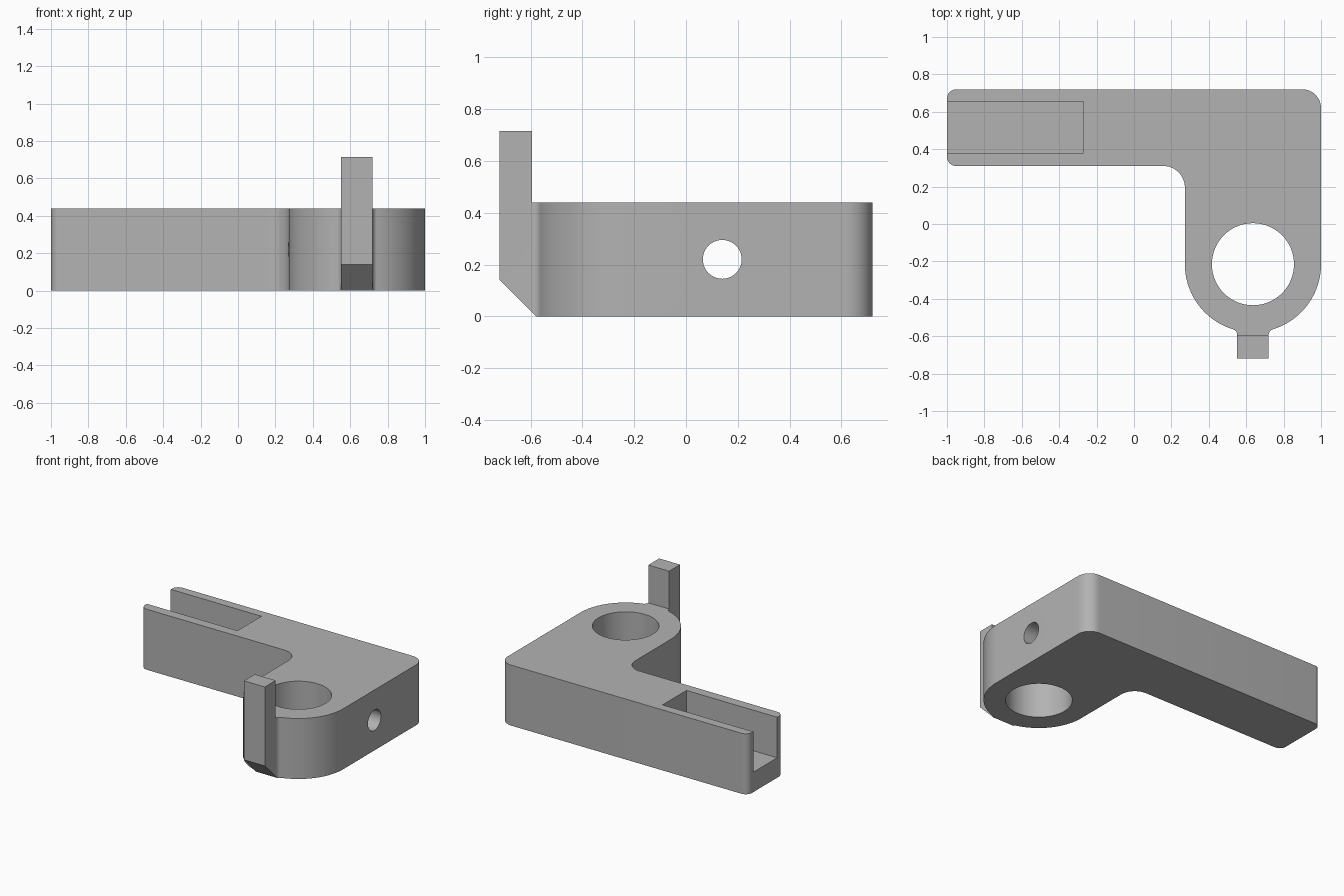
import bpy, bmesh, math
from mathutils import Matrix, Vector

if "Cube" in bpy.data.objects:
    bpy.data.objects.remove(bpy.data.objects["Cube"], do_unlink=True)

HEIGHT = 0.44             # thickness of the bracket
CX, CY, R = 0.636, -0.215, 0.364   # rounded end that carries the bore
TAB = 0.084               # half width of the tab
FRONT, BACK = -0.72, 0.72

grey = bpy.data.materials.new("plain grey")
grey.use_nodes = True
grey.diffuse_color = (0.45, 0.45, 0.45, 1)
grey.node_tree.nodes["Principled BSDF"].inputs["Base Color"].default_value = grey.diffuse_color


def arc(cx, cy, r, start, end, steps=12):
    angles = [math.radians(start + (end - start) * i / steps) for i in range(steps + 1)]
    return [(cx + r * math.cos(a), cy + r * math.sin(a)) for a in angles]


def prism(name, points, low, high, matrix=Matrix()):
    """Extrude a flat outline from low to high, then place it with matrix."""
    bm = bmesh.new()
    face = bm.faces.new([bm.verts.new((x, y, low)) for x, y in points])
    top = bmesh.ops.extrude_face_region(bm, geom=[face])["geom"]
    moved = [v for v in top if isinstance(v, bmesh.types.BMVert)]
    bmesh.ops.translate(bm, verts=moved, vec=Vector((0, 0, high - low)))
    bmesh.ops.transform(bm, matrix=matrix, verts=bm.verts)
    bmesh.ops.recalc_face_normals(bm, faces=bm.faces)
    mesh = bpy.data.meshes.new(name)
    bm.to_mesh(mesh)
    bm.free()
    mesh.materials.append(grey)
    obj = bpy.data.objects.new(name, mesh)
    bpy.context.collection.objects.link(obj)
    return obj


def rectangle(x0, x1, y0, y1):
    return [(x0, y0), (x1, y0), (x1, y1), (x0, y1)]


def combine(target, tool, operation):
    mod = target.modifiers.new(tool.name, 'BOOLEAN')
    mod.operation, mod.solver, mod.object = operation, 'EXACT', tool
    bpy.context.view_layer.objects.active = target
    bpy.ops.object.modifier_apply(modifier=mod.name)
    bpy.data.objects.remove(tool, do_unlink=True)


# Outline of the L-shaped body, with small fillets running into the tab
fillet = 0.03
dx = TAB + fillet
dy = math.sqrt((R + fillet) ** 2 - dx ** 2)
phi = math.degrees(math.atan2(dx, dy))
outline = (
    arc(0.9, BACK - 0.1, 0.1, 0, 90)
    + arc(-0.95, BACK - 0.05, 0.05, 90, 180)
    + arc(-0.95, 0.36, 0.05, 180, 270)
    + arc(CX - R - 0.115, 0.195, 0.115, 90, 0)
    + arc(CX, CY, R, 180, 270 - phi, 32)
    + arc(CX - dx, CY - dy, fillet, 90 - phi, 0, 8)
    + [(CX - TAB, FRONT), (CX + TAB, FRONT)]
    + arc(CX + dx, CY - dy, fillet, 180, 90 + phi, 8)
    + arc(CX, CY, R, 270 + phi, 360, 32)
)
bracket = prism("bracket", outline, 0, HEIGHT)

# Upright tab rising above the body
tab = prism("tab", rectangle(CX - TAB, CX + TAB, FRONT, -0.595), 0.3, 0.715)
combine(bracket, tab, 'UNION')

# Large vertical bore
bore = prism("bore", arc(CX, CY, 0.2195, 0, 360, 64)[:-1], -0.1, 0.6)
combine(bracket, bore, 'DIFFERENCE')

# Open slot along the arm
slot = prism("slot", rectangle(-1.1, -0.27, 0.38, 0.655), 0.145, 0.6)
combine(bracket, slot, 'DIFFERENCE')

# Local x, y, z of sideways cutters become world y, z, x
sideways = Matrix(((0, 0, 1, 0), (1, 0, 0, 0), (0, 1, 0, 0), (0, 0, 0, 1)))

# Cross hole through the short leg
cross_hole = prism("cross_hole", arc(0.14, 0.22, 0.075, 0, 360, 40)[:-1], 0.2, 1.1, sideways)
combine(bracket, cross_hole, 'DIFFERENCE')

# Sloped underside of the tab
wedge = prism("wedge", [(-0.479, -0.1), (-0.829, 0.25), (-0.829, -0.1)],
              CX - 0.15, CX + 0.15, sideways)
combine(bracket, wedge, 'DIFFERENCE')

# Smooth curved walls, crisp edges
bpy.ops.object.select_all(action='DESELECT')
bracket.select_set(True)
bpy.context.view_layer.objects.active = bracket
bpy.ops.object.shade_smooth_by_angle(angle=math.radians(30))
